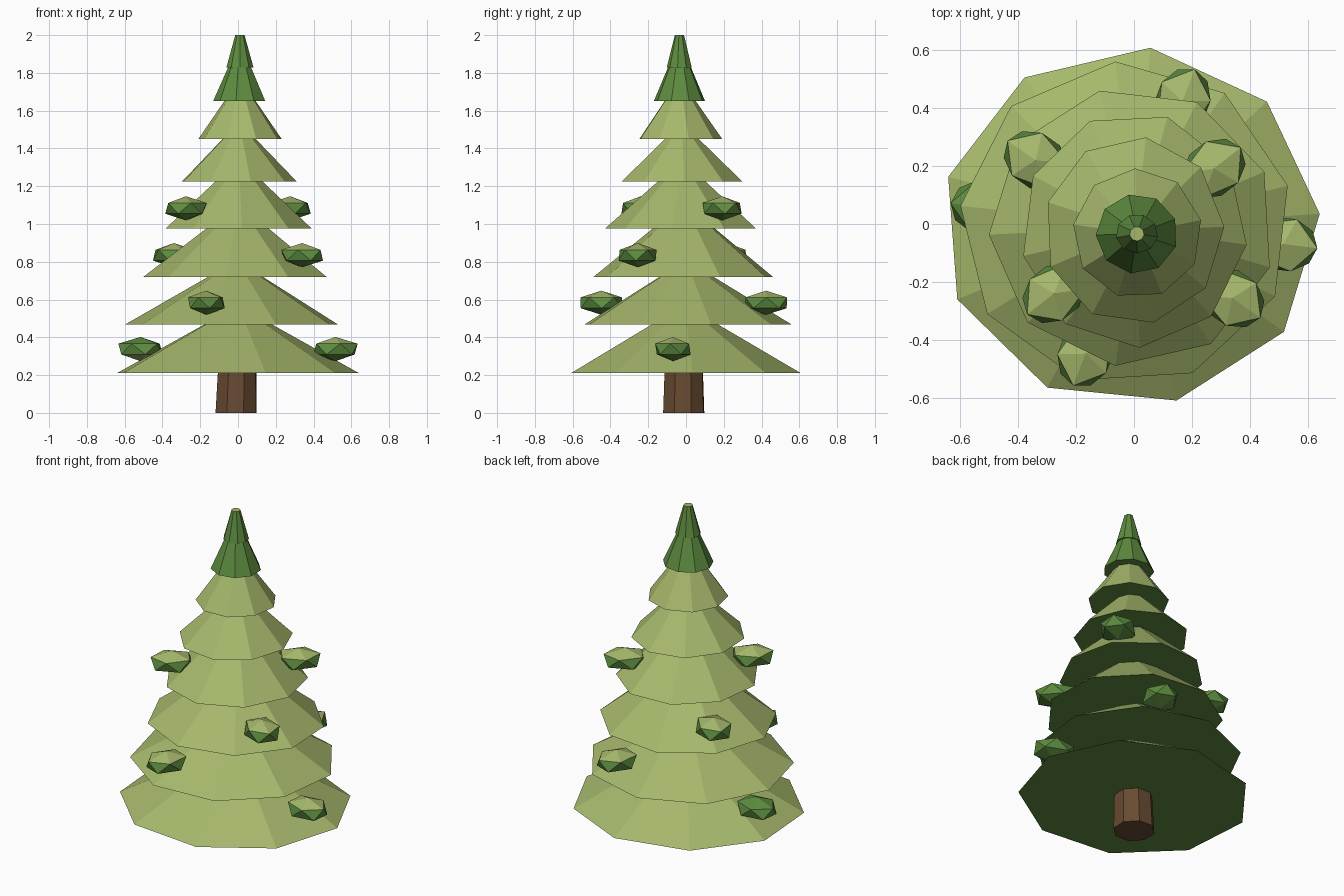
import bpy, bmesh, math
from mathutils import Matrix, Vector

if "Cube" in bpy.data.objects:
    bpy.data.objects.remove(bpy.data.objects["Cube"])


def material(name, color):
    m = bpy.data.materials.new(name)
    m.diffuse_color = (*color, 1)
    m.use_nodes = True
    m.node_tree.nodes["Principled BSDF"].inputs["Base Color"].default_value = m.diffuse_color
    return m


LIGHT = material("light_green", (0.38, 0.48, 0.15))
DARK = material("dark_green", (0.11, 0.26, 0.05))
BARK = material("bark", (0.14, 0.07, 0.032))


def make_object(name, bm, mats):
    bmesh.ops.recalc_face_normals(bm, faces=bm.faces)
    bm.normal_update()
    # upward faces take the first material, steep and lower faces the last
    for f in bm.faces:
        f.material_index = 0 if f.normal.z > 0.45 else len(mats) - 1
    me = bpy.data.meshes.new(name)
    bm.to_mesh(me)
    bm.free()
    for m in mats:
        me.materials.append(m)
    ob = bpy.data.objects.new(name, me)
    bpy.context.collection.objects.link(ob)


def frustum(name, sides, angle, bottom, top, mats):
    # each ring is (cx, cy, z, rx, ry)
    bm = bmesh.new()
    rings = []
    for cx, cy, z, rx, ry in (bottom, top):
        angs = [math.radians(angle) + math.tau * i / sides for i in range(sides)]
        rings.append([bm.verts.new((cx + rx * math.cos(a), cy + ry * math.sin(a), z))
                      for a in angs])
    lo, hi = rings
    for i in range(sides):
        j = (i + 1) % sides
        bm.faces.new((lo[i], lo[j], hi[j], hi[i]))
    bm.faces.new(lo[::-1])
    bm.faces.new(hi)
    make_object(name, bm, mats)


# trunk
frustum("trunk", 8, 20, (-0.01, -0.012, 0, 0.116, 0.116),
        (-0.003, -0.012, 0.3, 0.105, 0.105), [BARK])

# branch tiers: cx, cy, z, rx, ry, radius where the next tier starts
tiers = [
    (-0.012, -0.008, 0.21, 0.655, 0.62, 0.185),
    (-0.028, 0.0, 0.467, 0.575, 0.562, 0.148),
    (-0.006, -0.01, 0.72, 0.496, 0.483, 0.168),
    (0.0, -0.02, 0.977, 0.392, 0.408, 0.128),
    (0.0, -0.023, 1.224, 0.312, 0.325, 0.09),
    (0.012, -0.033, 1.45, 0.224, 0.225, 0.085),
    (0.01, -0.034, 1.65, 0.142, 0.138, 0.063),
    (0.01, -0.034, 1.828, 0.073, 0.068, 0.025),
]
for k, (cx, cy, z, rx, ry, r_top) in enumerate(tiers):
    z_top = tiers[k + 1][2] if k < 7 else 2.0
    if k < 7:  # carry the slope on a little, up inside the next tier
        slope = (rx - r_top) / (z_top - z)
        z_top += 0.04
        r_top -= 0.04 * slope
    frustum(f"tier_{k + 1}", 9, 4 + 9.6 * k, (cx, cy, z, rx, ry),
            (cx * 0.5 + 0.005, cy, z_top, r_top, r_top), [LIGHT, DARK])

# foliage clumps: opposite pairs spiralling up the tree (height, distance, azimuth)
clumps = [(0.338, 0.52, -7), (0.583, 0.467, 69), (0.835, 0.415, 145), (1.083, 0.35, 218)]
for k, (z, dist, az) in enumerate(clumps):
    for side in (0, 1):
        a = math.radians(az + 180 * side)
        bm = bmesh.new()
        bmesh.ops.create_icosphere(bm, subdivisions=1, radius=1)
        pos = Vector((dist * math.cos(a), dist * math.sin(a) - 0.006 * (k + 1), z))
        bm.transform(Matrix.Translation(pos) @ Matrix.Rotation(a, 4, 'Z')
                     @ Matrix.Diagonal((0.132, 0.106, 0.064, 1)))
        make_object(f"foliage_clump_{2 * k + side + 1}", bm, [LIGHT, DARK])
